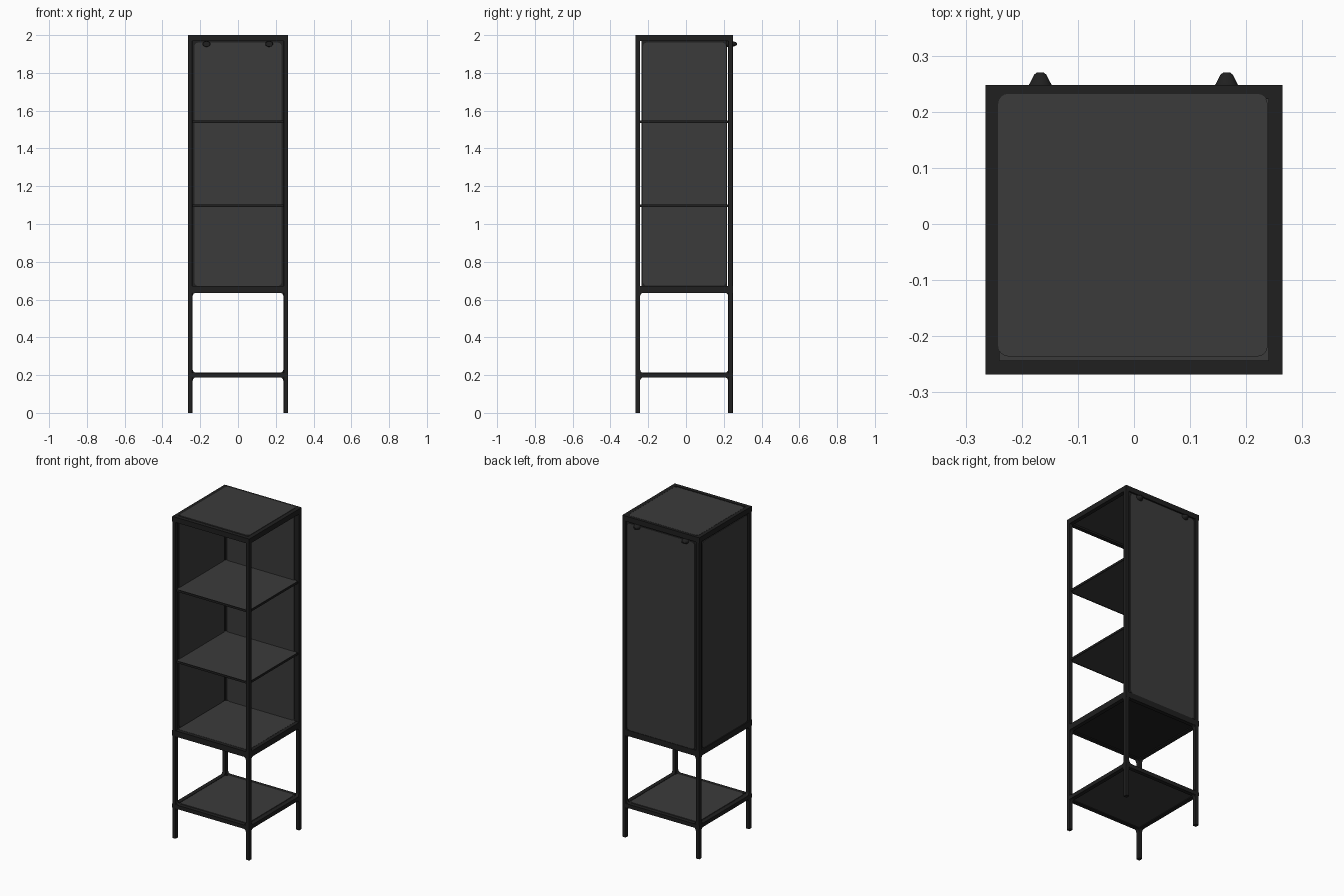
import bpy, bmesh, math
from mathutils import Vector

if "Cube" in bpy.data.objects:
    bpy.data.objects.remove(bpy.data.objects["Cube"])

def mat(name, v):
    m = bpy.data.materials.new(name)
    m.diffuse_color = (v, v, v, 1)
    m.use_nodes = True
    m.node_tree.nodes["Principled BSDF"].inputs["Base Color"].default_value = m.diffuse_color
    return m

DARK = mat("black frame", 0.014)
PANEL = mat("charcoal panel", 0.043)

X = 0.265                 # outer half width
YF, YB = -0.268, 0.248    # front and back of frame
T = 0.025                 # tube size

def finish(name, bm, m):
    bmesh.ops.recalc_face_normals(bm, faces=bm.faces)
    me = bpy.data.meshes.new(name)
    bm.to_mesh(me)
    bm.free()
    me.materials.append(m)
    ob = bpy.data.objects.new(name, me)
    bpy.context.collection.objects.link(ob)
    return ob

def add_box(bm, x, y, z):
    vs = bmesh.ops.create_cube(bm, size=1)["verts"]
    for v in vs:
        v.co = Vector((r[0] + (c + 0.5) * (r[1] - r[0])) for r, c in zip((x, y, z), v.co))
    return vs

def box(name, x, y, z, m, round_axis=None, r=0.018):
    bm = bmesh.new()
    add_box(bm, x, y, z)
    if round_axis is not None:   # round the corners seen along this axis
        es = [e for e in bm.edges
              if abs((e.verts[0].co - e.verts[1].co).normalized()[round_axis]) > 0.9]
        bmesh.ops.bevel(bm, geom=es, offset=r, segments=4, profile=0.5, affect='EDGES')
    return finish(name, bm, m)

def ring(name, z, m):
    """Square rail frame between the four posts."""
    bm = bmesh.new()
    for y in ((YF, YF + T), (YB - T, YB)):
        add_box(bm, (-X, X), y, z)
    for x in ((-X, -X + T), (X - T, X)):
        add_box(bm, x, (YF + T, YB - T), z)
    return finish(name, bm, m)

# corner posts, running from floor to top
for sx, side in ((-1, "left"), (1, "right")):
    for y, end in (((YF, YF + T), "front"), ((YB - T, YB), "back")):
        x = sorted((sx * X, sx * (X - T + 0.002)))
        ob = box(f"{end}_{side}_post", x, y, (0, 1.985), DARK, 2, 0.003)

# rail frames
ring("top_frame", (1.968, 2.0), DARK)
ring("cabinet_base_frame", (0.636, 0.672), DARK)
ring("lower_shelf_frame", (0.188, 0.212), DARK)

# curved fillets where the legs meet the rails
bm = bmesh.new()
R = 0.018
def fillet(origin, h, up, side):
    """Concave corner piece: h = horizontal direction, up = +1/-1, side = thickness vector."""
    pts = [(0, 0)] + [(R - R * math.cos(a), R - R * math.sin(a))
                      for a in (i * math.pi / 8 for i in range(5))]
    loops = [[bm.verts.new(origin + h * p + Vector((0, 0, up * q)) + side * s)
              for p, q in pts] for s in (0, 1)]
    n = len(pts)
    for lp in loops:
        bm.faces.new(lp)
    for i in range(n):
        j = (i + 1) % n
        bm.faces.new((loops[0][i], loops[0][j], loops[1][j], loops[1][i]))
for sx in (-1, 1):
    for y, sy in ((YF, 1), (YB, -1)):
        for z, up in ((0.636, -1), (0.212, 1), (0.188, -1)):
            fillet(Vector((sx * (X - T), y + sy * 0.002, z)), Vector((-sx, 0, 0)), up,
                   Vector((0, sy * 0.02, 0)))
            fillet(Vector((sx * (X - 0.002), y + sy * T, z)), Vector((0, sy, 0)), up,
                   Vector((-sx * 0.02, 0, 0)))
finish("leg_fillets", bm, DARK)

# top, cabinet floor and lower shelf plates
box("top_backing", (-0.25, 0.25), (-0.255, 0.236), (1.978, 1.996), PANEL)
box("top_panel", (-0.242, 0.238), (-0.236, 0.232), (1.99, 2.001), PANEL, 2)
box("cabinet_underside", (-0.25, 0.25), (-0.255, 0.236), (0.642, 0.66), DARK)
box("cabinet_floor", (-0.242, 0.242), (-0.245, 0.235), (0.658, 0.673), PANEL, 2)
box("lower_shelf_backing", (-0.25, 0.25), (-0.255, 0.236), (0.193, 0.209), PANEL)
box("lower_shelf_panel", (-0.235, 0.235), (-0.24, 0.22), (0.203, 0.214), PANEL, 2)

# back panel with dark border
box("back_panel_border", (-0.25, 0.25), (0.229, 0.24), (0.65, 1.98), DARK)
box("back_panel", (-0.23, 0.23), (0.224, 0.245), (0.672, 1.96), PANEL, 1)

# left side panel with dark border
box("left_panel_border", (-0.257, -0.247), (-0.236, 0.218), (0.65, 1.98), DARK)
box("left_panel", (-0.261, -0.243), (-0.227, 0.211), (0.674, 1.96), PANEL, 0)

# two inner shelves with dark edges on the open sides
for i, z in enumerate((1.097, 1.541)):
    box(f"inner_shelf_{i + 1}", (-0.247, 0.25), (-0.252, 0.232), (z - 0.006, z + 0.006), PANEL)
    box(f"shelf_front_edge_{i + 1}", (-0.245, 0.245), (-0.258, -0.252), (z - 0.007, z + 0.006), DARK)
    box(f"shelf_side_edge_{i + 1}", (0.25, 0.256), (-0.245, 0.225), (z - 0.007, z + 0.006), DARK)

# wall mounting knobs through the back panel
for x, side in ((-0.167, "left"), (0.165, "right")):
    bm = bmesh.new()
    prof = [(0.019, 0.212), (0.023, 0.244), (0.018, 0.252), (0.011, 0.266), (0.006, 0.27)]
    n = 16
    rows = [[bm.verts.new((x + r * math.cos(k * math.tau / n), y,
                           1.953 + 0.75 * r * math.sin(k * math.tau / n)))
             for k in range(n)] for r, y in prof]
    for a, b in zip(rows, rows[1:]):
        for k in range(n):
            bm.faces.new((a[k], a[(k + 1) % n], b[(k + 1) % n], b[k]))
    bm.faces.new(rows[0])
    bm.faces.new(rows[-1])
    ob = finish(f"{side}_wall_knob", bm, DARK)
    for p in ob.data.polygons:
        p.use_smooth = len(p.vertices) == 4
